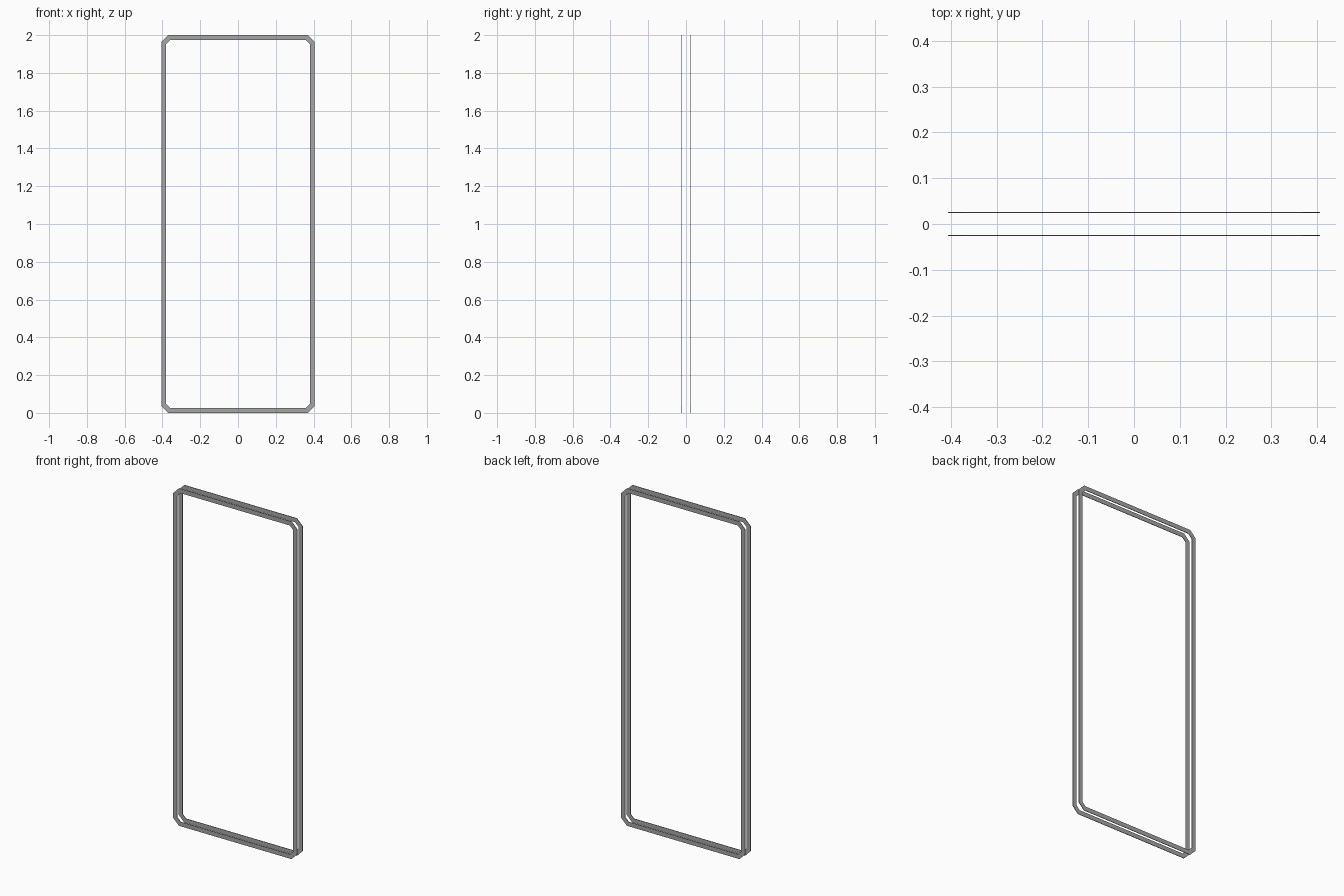
import bpy, bmesh

if "Cube" in bpy.data.objects:
    bpy.data.objects.remove(bpy.data.objects["Cube"])

X, Z0, Z1 = 0.406, 0.0, 2.0     # outer outline
BAND, CUT = 0.026, 0.037        # band width, corner chamfer
HALF = 0.0015                   # half thickness of the band

dark = bpy.data.materials.new("dark_grey")
dark.diffuse_color = (0.38, 0.38, 0.38, 1)
dark.use_nodes = True
dark.node_tree.nodes["Principled BSDF"].inputs["Base Color"].default_value = dark.diffuse_color


def octagon(inset):
    x, z0, z1, c = X - inset, Z0 + inset, Z1 - inset, CUT - inset * 0.586
    return [(-x + c, z0), (x - c, z0), (x, z0 + c), (x, z1 - c),
            (x - c, z1), (-x + c, z1), (-x, z1 - c), (-x, z0 + c)]


def ring(name, y):
    # Thin rectangular section swept around the chamfered outline
    section = [(0, -HALF), (BAND, -HALF), (BAND, HALF), (0, HALF)]
    bm = bmesh.new()
    loops = [[bm.verts.new((x, y + dy, z)) for x, z in octagon(inset)]
             for inset, dy in section]
    for k in range(4):
        a, b = loops[k], loops[(k + 1) % 4]
        for i in range(8):
            j = (i + 1) % 8
            bm.faces.new((a[i], a[j], b[j], b[i]))
    bmesh.ops.recalc_face_normals(bm, faces=bm.faces)
    mesh = bpy.data.meshes.new(name)
    bm.to_mesh(mesh)
    bm.free()
    mesh.materials.append(dark)
    bpy.context.collection.objects.link(bpy.data.objects.new(name, mesh))


# Thin trim rings on the front and back of the doorway
ring("front_trim", -0.025)
ring("back_trim", 0.025)
